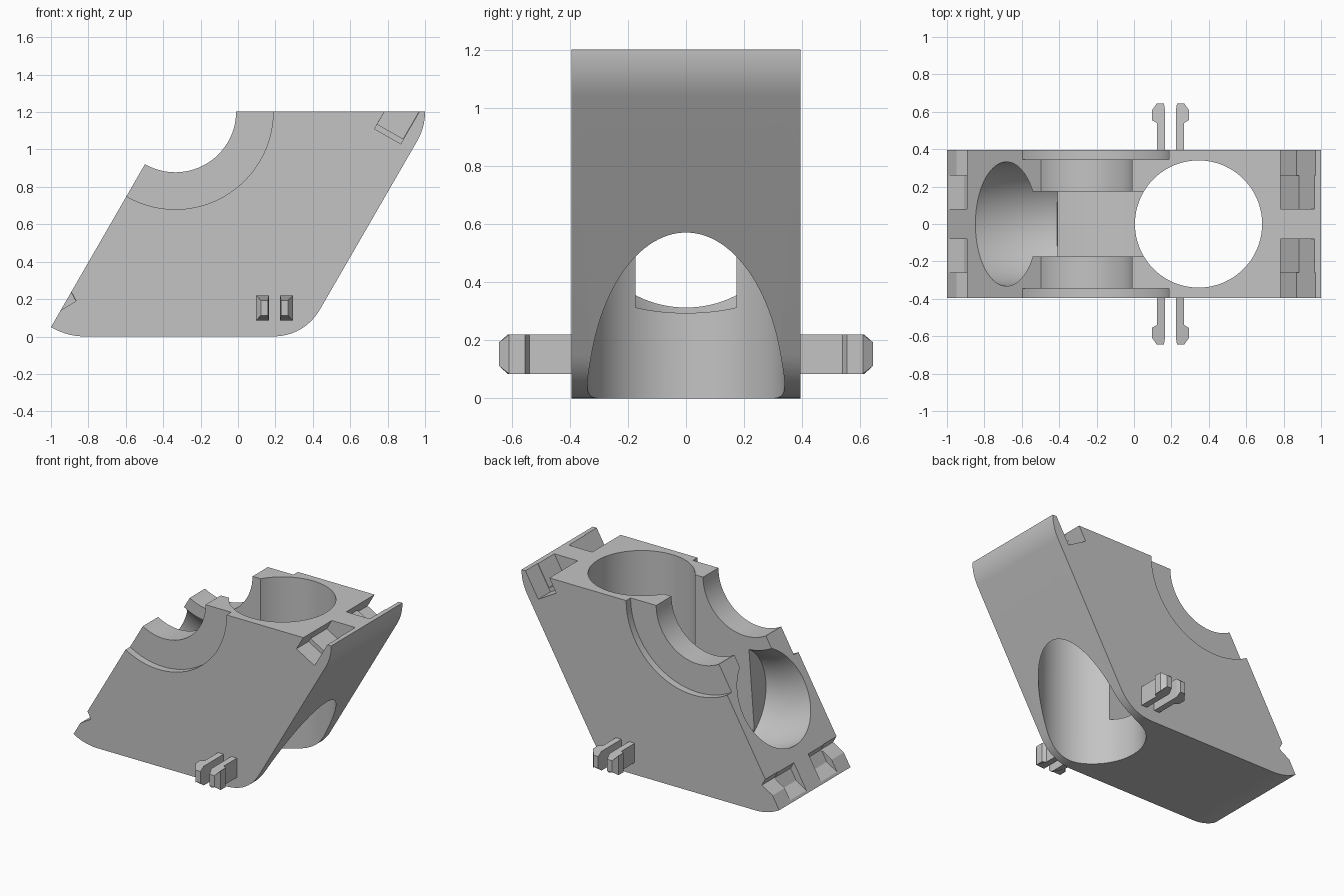
import bpy
import bmesh
from math import cos, sin, radians, pi
from mathutils import Vector, Matrix

if "Cube" in bpy.data.objects:
    bpy.data.objects.remove(bpy.data.objects["Cube"], do_unlink=True)

HALF = 0.395                          # half thickness of the link
PIVOT = Vector((-0.335, 0, 1.203))    # axis of the joint

grey = bpy.data.materials.new("plain grey")
grey.use_nodes = True
COLOUR = (0.55, 0.55, 0.55, 1)
grey.diffuse_color = COLOUR
grey.node_tree.nodes["Principled BSDF"].inputs["Base Color"].default_value = COLOUR


def to_object(name, bm):
    bmesh.ops.recalc_face_normals(bm, faces=bm.faces[:])
    mesh = bpy.data.meshes.new(name)
    bm.to_mesh(mesh)
    bm.free()
    mesh.materials.append(grey)
    ob = bpy.data.objects.new(name, mesh)
    bpy.context.collection.objects.link(ob)
    return ob


def loft(name, rings):
    """Skin a row of matching closed rings and cap both ends."""
    bm = bmesh.new()
    rows = [[bm.verts.new(p) for p in ring] for ring in rings]
    for low, high in zip(rows, rows[1:]):
        for i in range(len(low)):
            bm.faces.new((low[i - 1], low[i], high[i], high[i - 1]))
    bm.faces.new(rows[0])
    bm.faces.new(rows[-1])
    return to_object(name, bm)


def slab(name, outline, y0, y1):
    return loft(name, [[(x, y, z) for x, z in outline] for y in (y0, y1)])


def cylinder(name, radius, depth, centre, along_y=True):
    bm = bmesh.new()
    turn = Matrix.Rotation(pi / 2, 4, 'X') if along_y else Matrix()
    bmesh.ops.create_cone(bm, cap_ends=True, segments=128, radius1=radius,
                          radius2=radius, depth=depth,
                          matrix=Matrix.Translation(centre) @ turn
                          @ Matrix.Rotation(0.01, 4, 'Z'))
    return to_object(name, bm)


def round_corner(a, corner, b, steps=12):
    a, corner, b = Vector(a), Vector(corner), Vector(b)
    ts = [i / steps for i in range(steps + 1)]
    return [a * (1 - t) ** 2 + corner * 2 * t * (1 - t) + b * t * t for t in ts]


def cut(ob, cutter):
    """Subtract the cutter with the first solver this build supports."""
    before = len(ob.data.vertices)
    mod = ob.modifiers.new("cut", 'BOOLEAN')
    mod.operation = 'DIFFERENCE'
    mod.object = cutter
    for solver in ('MANIFOLD', 'EXACT', 'FLOAT'):
        mod.solver = solver
        bpy.context.view_layer.update()
        graph = bpy.context.evaluated_depsgraph_get()
        mesh = bpy.data.meshes.new_from_object(ob.evaluated_get(graph))
        if len(mesh.vertices) not in (0, before):
            ob.data = mesh
            break
    ob.modifiers.clear()
    bpy.data.objects.remove(cutter, do_unlink=True)


# Slanted body with rounded corners
outline = (round_corner((-1, 0.05), (-0.913, 0), (-0.813, 0))
           + round_corner((0.18, 0), (0.355, 0), (0.442, 0.151))
           + round_corner((0.955, 1.04), (1, 1.117), (1, 1.203))
           + [Vector((PIVOT.x, PIVOT.z))])
body = slab("link_body", outline, -HALF, HALF)

# Round seat for the joint, side recesses and the central wheel slot
cut(body, cylinder("seat_cutter", 0.325, 2, PIVOT))
for side in (-1, 1):
    cut(body, cylinder("recess_cutter", 0.523, 0.2, PIVOT + Vector((0, side * 0.445, 0))))
cut(body, cylinder("slot_cutter", 0.97, 0.35, PIVOT))

# Upright bore
cut(body, cylinder("bore_cutter", 0.34, 4, (0.345, 0, 0.6), along_y=False))

# Curved bore entering the slanted face, swept about the joint axis
rings = []
for step in range(25):
    sweep = radians(225 + 40.7 * step / 24)
    ring = []
    for i in range(96):
        a = 2 * pi * i / 96
        r = 0.695 + 0.332 * cos(a)
        ring.append(PIVOT + Vector((r * cos(sweep), 0.332 * sin(a), r * sin(sweep))))
    rings.append(ring)
cut(body, loft("curved_bore_cutter", rings))

# Stepped clip pockets at the upper and lower corners
pockets = [
    ([(0.73, 1.11), (0.87, 1.03), (1.0, 1.255), (0.86, 1.335)], 0.26, 0.45),
    ([(0.745, 1.135), (0.882, 1.057), (0.997, 1.257), (0.86, 1.335)], 0.08, 0.27),
    ([(-0.865, 0.19), (-0.94, 0.145), (-1.03, 0.09), (-0.955, 0.353)], 0.255, 0.45),
    ([(-0.868, 0.19), (-0.91, 0.115), (-1.05, 0.03), (-0.958, 0.353)], 0.08, 0.26),
]
for shape, near, far in pockets:
    for side in (-1, 1):
        cut(body, slab("pocket_cutter", shape, side * near, side * far))

bpy.ops.object.select_all(action='DESELECT')
body.select_set(True)
bpy.context.view_layer.objects.active = body
bpy.ops.object.shade_smooth_by_angle(angle=radians(25))

# Paired snap prongs on both sides
prong = [(0.165, 0.38), (0.165, 0.615), (0.16, 0.645), (0.122, 0.645),
         (0.097, 0.61), (0.097, 0.555), (0.122, 0.54), (0.122, 0.38)]
for side, side_name in ((-1, "front"), (1, "back")):
    for flip, flip_name in ((1, "right"), (-1, "left")):
        levels = [[(0.195 + flip * (x - 0.195), side * y, z) for x, y in prong]
                  for z in (0.085, 0.22)]
        ob = loft(f"snap_prong_{side_name}_{flip_name}", levels)
        for v in ob.data.vertices:      # chamfered tip
            if abs(v.co.y) > 0.64:
                v.co.z += 0.027 if v.co.z < 0.15 else -0.027
